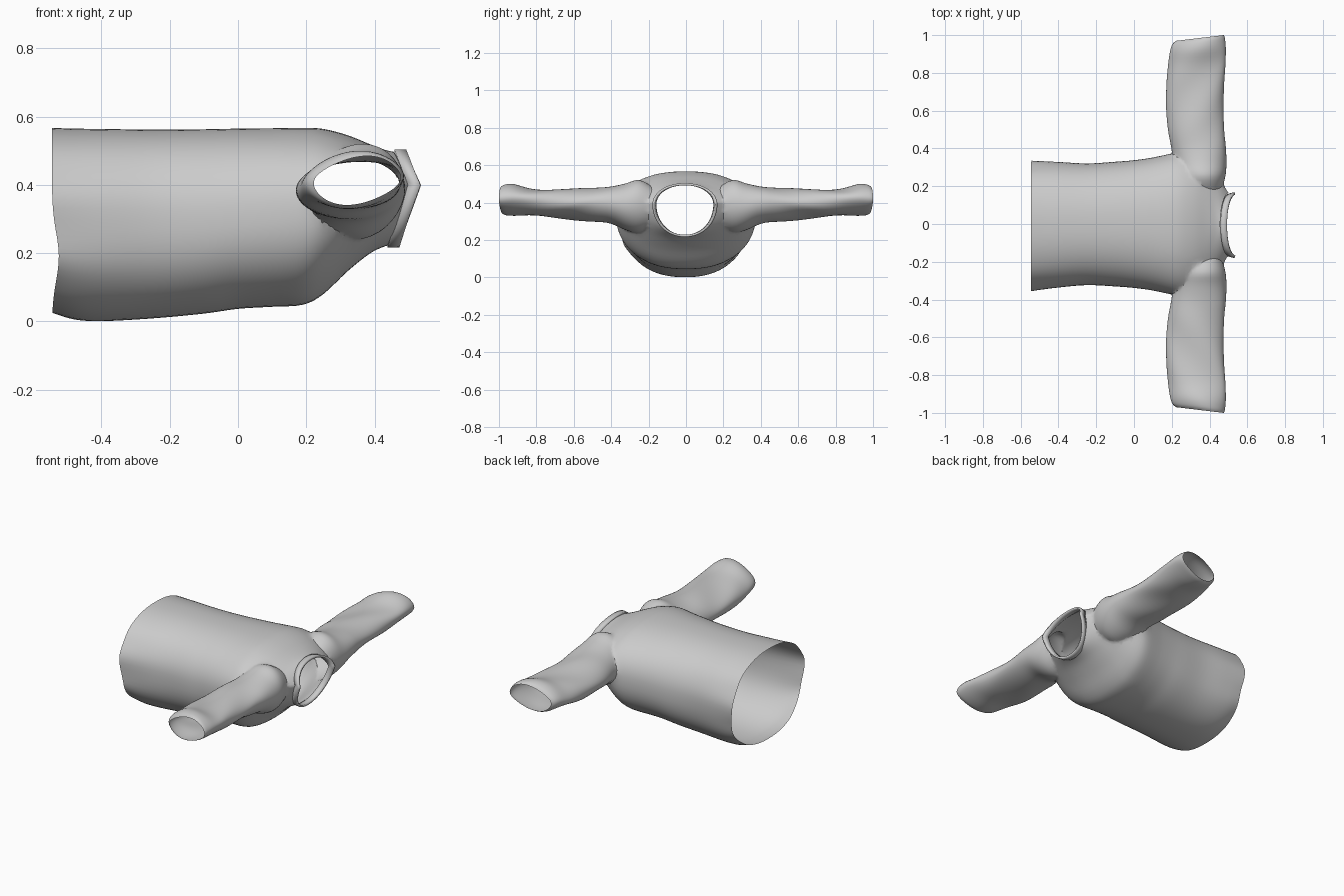
import bpy, bmesh
from math import sin, cos, pi, exp, copysign
from mathutils import Vector

if "Cube" in bpy.data.objects:
    bpy.data.objects.remove(bpy.data.objects["Cube"])

SEG = 72


def catmull(rows, steps):
    """Smoothly interpolate a list of section tuples."""
    out = []
    n = len(rows)
    for i in range(n - 1):
        p = [rows[max(i - 1, 0)], rows[i], rows[i + 1], rows[min(i + 2, n - 1)]]
        for s in range(steps):
            t = s / steps
            out.append([0.5 * (2 * b + (c - a) * t + (2 * a - 5 * b + 4 * c - d) * t * t
                               + (3 * b - a - 3 * c + d) * t ** 3) for a, b, c, d in zip(*p)])
    return out + [list(rows[-1])]


def loft(name, rings, capped=True):
    """Skin rings of points; caps are fans round a centre point that is removed later."""
    bm = bmesh.new()
    vs = [[bm.verts.new(p) for p in r] for r in rings]
    n = len(rings[0])
    for a, b in zip(vs, vs[1:]):
        for i in range(n):
            j = (i + 1) % n
            bm.faces.new((a[i], a[j], b[j], b[i]))
    centres = []
    if capped:
        for r in (vs[0], vs[-1]):
            c = sum((v.co for v in r), Vector()) / n
            centres.append(c)
            m = bm.verts.new(c)
            for i in range(n):
                bm.faces.new((r[i], r[(i + 1) % n], m))
    bmesh.ops.recalc_face_normals(bm, faces=bm.faces)
    me = bpy.data.meshes.new(name)
    bm.to_mesh(me)
    bm.free()
    ob = bpy.data.objects.new(name, me)
    bpy.context.collection.objects.link(ob)
    return ob, centres


def spow(v, e):
    return copysign(abs(v) ** e, v)


def tent(z):
    """1 at the side of the neck, 0 at its top and bottom."""
    return max(0.0, 1 - (z - 0.4) / 0.1) if z > 0.4 else max(0.0, 1 - (0.4 - z) / 0.18)


# Torso sections: x, half width, bottom z, top z, widest z, neck bulge, roundness
torso_rows = [
    (-0.545, 0.343, 0.025, 0.567, 0.30, 0, 0.88),
    (-0.48, 0.338, 0.006, 0.565, 0.30, 0, 0.88),
    (-0.40, 0.332, 0.001, 0.564, 0.30, 0, 0.88),
    (-0.25, 0.322, 0.009, 0.562, 0.30, 0, 0.88),
    (-0.10, 0.330, 0.023, 0.563, 0.30, 0, 0.88),
    (0.00, 0.338, 0.037, 0.565, 0.31, 0, 0.88),
    (0.10, 0.352, 0.043, 0.566, 0.32, 0, 0.88),
    (0.19, 0.372, 0.049, 0.567, 0.33, 0, 0.88),
    (0.25, 0.375, 0.080, 0.564, 0.35, 0, 0.9),
    (0.32, 0.350, 0.146, 0.546, 0.37, 0, 0.92),
    (0.385, 0.295, 0.198, 0.520, 0.385, 0.01, 0.95),
    (0.43, 0.225, 0.220, 0.503, 0.39, 0.03, 1.0),
    (0.455, 0.165, 0.225, 0.497, 0.39, 0.045, 1.0),
]
rings = []
for x, w, z0, z1, zc, bulge, e in catmull(torso_rows, 4):
    fold = exp(-(x + 0.545) / 0.16)
    ring = []
    for i in range(SEG):
        a = 2 * pi * i / SEG
        c, s = spow(cos(a), e), spow(sin(a), e)
        z = zc + s * ((z1 - zc) if s > 0 else (zc - z0))
        # Soft folds in the cloth near the hem
        k = 1 + fold * (0.016 * sin(9 * a + 0.5) * cos(a) ** 2)
        y = w * c * k - 0.012 * fold
        hem = fold * 0.02 * exp(-((z - 0.19) / 0.1) ** 2)
        ring.append((x + bulge * tent(z) + hem, y, z))
    rings.append(ring)
shirt, centres = loft("shirt_body", rings)
openings = list(centres)

# Sleeve sections: y, x min, x max, z min, z max, cuff slant
sleeve_rows = [
    (0.175, 0.260, 0.462, 0.270, 0.480, 0),
    (0.25, 0.225, 0.484, 0.240, 0.523, 0),
    (0.32, 0.208, 0.490, 0.252, 0.502, 0),
    (0.40, 0.198, 0.487, 0.287, 0.486, 0),
    (0.50, 0.180, 0.477, 0.300, 0.477, 0),
    (0.62, 0.170, 0.474, 0.312, 0.470, 0),
    (0.74, 0.172, 0.477, 0.322, 0.470, 0),
    (0.84, 0.180, 0.484, 0.333, 0.476, 0.02),
    (0.92, 0.190, 0.486, 0.334, 0.494, 0.06),
    (0.965, 0.203, 0.482, 0.337, 0.492, 0.10),
    (0.985, 0.222, 0.476, 0.346, 0.480, 0.12),
]
for side in (1, -1):
    rings = []
    for y, x0, x1, z0, z1, slant in catmull(sleeve_rows, 4):
        ring = []
        for i in range(SEG):
            a = 2 * pi * i / SEG
            x = (x0 + x1) / 2 + (x1 - x0) / 2 * cos(a)
            z = (z0 + z1) / 2 + (z1 - z0) / 2 * sin(a) + 0.012 * cos(a)
            wave = 0.004 * sin(17 * y + 3 * a) * min(1, max(0, (y - 0.35) * 5))
            ring.append((x, side * (y + slant * (x - 0.35)), z + wave))
        rings.append(ring)
    sleeve, centres = loft("sleeve_cutter", rings)
    openings.append(centres[1])
    # Weld the sleeve to the body
    mod = shirt.modifiers.new("sleeve", "BOOLEAN")
    mod.operation, mod.solver, mod.object = "UNION", "EXACT", sleeve
    bpy.context.view_layer.objects.active = shirt
    bpy.ops.object.modifier_apply(modifier=mod.name)
    bpy.data.objects.remove(sleeve)

# Open hem, neck and cuffs, then ease the armhole seam
bm = bmesh.new()
bm.from_mesh(shirt.data)
caps = [v for v in bm.verts if any((v.co - c).length < 1e-3 for c in openings)]
bmesh.ops.delete(bm, geom=caps, context="VERTS")
bmesh.ops.remove_doubles(bm, verts=bm.verts, dist=0.002)
seam = [v for v in bm.verts if 0.2 < abs(v.co.y) < 0.42 and v.co.x > 0.14 and not v.is_boundary]
for _ in range(4):
    bmesh.ops.smooth_vert(bm, verts=seam, factor=0.4, use_axis_x=True, use_axis_y=True, use_axis_z=True)
bm.to_mesh(shirt.data)
bm.free()

# Collar band standing round the neck opening
rings = []
for t in (0, 0.5, 1):
    ring = []
    for i in range(SEG):
        a = 2 * pi * i / SEG
        z = 0.39 + sin(a) * (0.108 if sin(a) > 0 else 0.168)
        y = (0.158 + 0.010 * t) * spow(cos(a), 0.95) - 0.006
        x = 0.457 - 0.05 * (0.5 - z) / 0.28 * 0.4 + 0.05 * tent(z) + 0.035 * t
        ring.append((x, y, z))
    rings.append(ring)
collar, _ = loft("collar", rings, capped=False)
sol = collar.modifiers.new("thickness", "SOLIDIFY")
sol.thickness, sol.offset = 0.012, 0

for ob in (shirt, collar):
    bpy.ops.object.select_all(action="DESELECT")
    ob.select_set(True)
    bpy.context.view_layer.objects.active = ob
    bpy.ops.object.shade_smooth_by_angle(angle=0.7)
